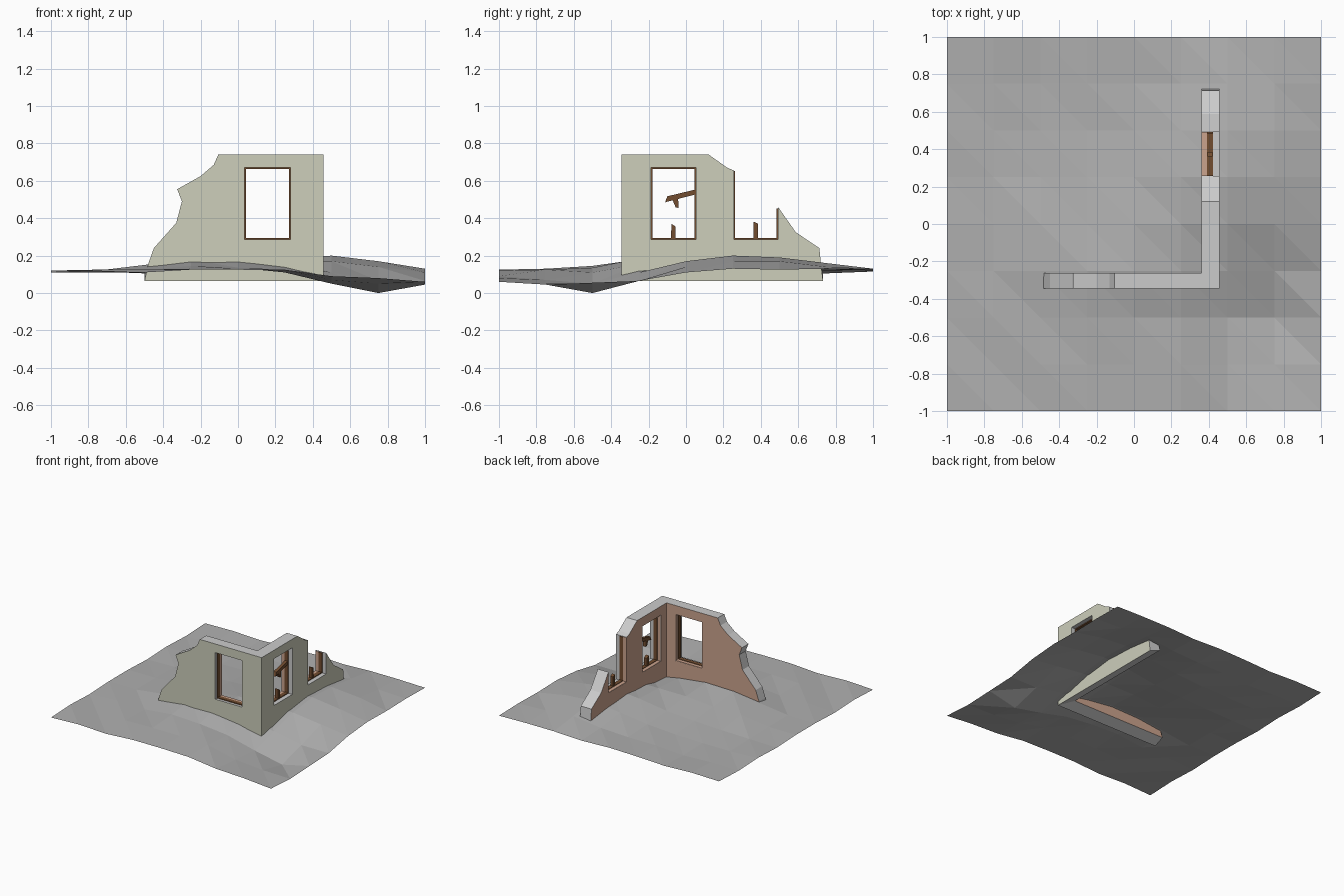
import bpy, bmesh

if "Cube" in bpy.data.objects:
    bpy.data.objects.remove(bpy.data.objects["Cube"])

def mat(name, rgb):
    m = bpy.data.materials.new(name)
    m.diffuse_color = (*rgb, 1)
    m.use_nodes = True
    m.node_tree.nodes["Principled BSDF"].inputs["Base Color"].default_value = m.diffuse_color
    return m

GREY = mat("stone_grey", (0.58, 0.58, 0.58))
EARTH = mat("earth_grey", (0.43, 0.43, 0.43))
OLIVE = mat("outer_plaster", (0.61, 0.62, 0.50))
BROWN = mat("inner_plaster", (0.60, 0.37, 0.27))
WOOD = mat("dark_wood", (0.17, 0.075, 0.03))

def finish(bm, name, *mats):
    bmesh.ops.remove_doubles(bm, verts=bm.verts, dist=1e-5)
    bmesh.ops.recalc_face_normals(bm, faces=bm.faces)
    me = bpy.data.meshes.new(name)
    bm.to_mesh(me)
    bm.free()
    for m in mats:
        me.materials.append(m)
    ob = bpy.data.objects.new(name, me)
    bpy.context.collection.objects.link(ob)
    return ob

# Ground: 8 x 8 cells, heights in hundredths, rows run from front to back
H = [[11, 12, 11, 12.5, 12.5, 12, 9, 8, 6],
     [12, 11, 12.5, 13, 13, 12.5, 7, 5, 4.5],
     [11, 12.5, 12, 14.5, 13.5, 11, 5, 0, 5.5],
     [12, 12, 15, 18, 18.5, 15.5, 11, 6.5, 6.5],
     [12, 12, 15, 15, 17, 17, 17, 14, 11],
     [11, 11.5, 12, 13, 14.5, 18, 20, 17, 13],
     [12, 11, 11, 11.5, 13, 16, 19, 17, 12.5],
     [11, 11.5, 10.5, 12, 12, 13, 16, 14, 13],
     [12, 12.5, 11.5, 12.5, 13, 12, 13, 13, 12.5]]
bm = bmesh.new()
g = [[bm.verts.new((i / 4 - 1, j / 4 - 1, h / 100)) for i, h in enumerate(row)]
     for j, row in enumerate(H)]
for j in range(8):
    for i in range(8):
        a, b, c, d = g[j][i], g[j][i + 1], g[j + 1][i + 1], g[j + 1][i]
        bm.faces.new((a, b, d))
        bm.faces.new((b, c, d))
ground = finish(bm, "ground", EARTH)
if ground.data.polygons[0].normal.z < 0:
    ground.data.flip_normals()

# Wall planes: u runs along the wall, outer and inner depth
def front(u, z, d):
    return (u, d, z)

def side(u, z, d):
    return (d, u, z)

def rect(u0, u1, z0, z1):
    return [(u0, z0), (u1, z0), (u1, z1), (u0, z1)]

BASE, BASE_IN = 0.063, 0.1   # the buried underside slopes up to the inside

def wall(bm, place, loops, d_out, d_in, corner, corner_in):
    rings = {0: [], 1: []}
    for s, d in ((0, d_out), (1, d_in)):
        edges = []
        for lp in loops:
            vs = [bm.verts.new(place(corner_in if s and u == corner else u,
                                     BASE_IN if s and z == BASE else z, d)) for u, z in lp]
            rings[s].append(vs)
            edges += [bm.edges.new((vs[k - 1], vs[k])) for k in range(len(vs))]
        res = bmesh.ops.triangle_fill(bm, edges=edges, use_beauty=True)
        for f in res["geom"]:
            if isinstance(f, bmesh.types.BMFace):
                f.material_index = s + 1
    # broken rims and window reveals; the mitre at the corner stays open
    for lp, o, n in zip(loops, rings[0], rings[1]):
        for k in range(len(lp)):
            if not (lp[k - 1][0] == corner and lp[k][0] == corner):
                bm.faces.new((o[k - 1], o[k], n[k], n[k - 1]))

YO, YI, XO, XI = -0.346, -0.262, 0.457, 0.36
TOP = 0.741
front_outline = [(-0.5, BASE), (XO, BASE), (XO, TOP), (-0.105, TOP), (-0.13, 0.685),
                 (-0.2, 0.625), (-0.325, 0.555), (-0.3, 0.49), (-0.33, 0.375),
                 (-0.45, 0.24), (-0.48, 0.155)]
side_outline = [(YO, BASE), (0.733, BASE), (0.722, 0.15), (0.713, 0.24), (0.587, 0.325),
                (0.492, 0.46), (0.492, 0.287), (0.256, 0.287), (0.256, 0.655),
                (0.22, 0.67), (0.12, TOP), (YO, TOP)]
win_a = rect(0.035, 0.28, 0.287, 0.67)
win_b = rect(-0.187, 0.053, 0.287, 0.67)
bm = bmesh.new()
wall(bm, front, [front_outline, win_a], YO, YI, XO, XI)
wall(bm, side, [side_outline, win_b], XO, XI, YO, YI)
finish(bm, "ruined_walls", GREY, OLIVE, BROWN)

# Wooden parts: flat outlines given depth
def slabs(name, place, polys, d0, d1, m):
    bm = bmesh.new()
    for p in polys:
        a = [bm.verts.new(place(u, z, d0)) for u, z in p]
        b = [bm.verts.new(place(u, z, d1)) for u, z in p]
        bm.faces.new(a)
        bm.faces.new(b[::-1])
        for k in range(len(p)):
            bm.faces.new((a[k - 1], a[k], b[k], b[k - 1]))
    bmesh.ops.recalc_face_normals(bm, faces=bm.faces)
    me = bpy.data.meshes.new(name)
    bm.to_mesh(me)
    bm.free()
    me.materials.append(m)
    bpy.context.collection.objects.link(bpy.data.objects.new(name, me))

def frame(u0, u1, z0, zl, zr, t, top):
    bars = [rect(u0, u1, z0, z0 + t), rect(u0, u0 + t, z0 + t, zl), rect(u1 - t, u1, z0 + t, zr)]
    return bars + ([rect(u0 + t, u1 - t, zl - t, zl)] if top else [])

# Dark frames mid-wall, with a plaster lining on the inner half
specs = [("front_window", front, (0.035, 0.28, 0.287, 0.67, 0.67), True, YI, -1),
         ("side_window", side, (-0.187, 0.053, 0.287, 0.67, 0.67), True, XI, 1),
         ("broken_window", side, (0.256, 0.492, 0.287, 0.652, 0.452), False, XI, 1)]
for name, place, size, top, d, s in specs:
    slabs(name + "_frame", place, frame(*size, 0.007, top), d + s * 0.03, d + s * 0.062, WOOD)
    slabs(name + "_lining", place, frame(*size, 0.003, top), d + s * 0.001, d + s * 0.03, BROWN)

# Snapped glazing bars
slabs("glazing_bar_stumps", side,
      [[(-0.08, 0.29), (-0.055, 0.29), (-0.055, 0.355), (-0.078, 0.37)],
       [(0.36, 0.29), (0.385, 0.29), (0.385, 0.37), (0.36, 0.382)]], 0.393, 0.419, WOOD)
slabs("hanging_glazing_bar", side,
      [[(-0.112, 0.485), (0.05, 0.527), (0.05, 0.553), (-0.1, 0.517)],
       [(-0.055, 0.458), (-0.04, 0.455), (-0.042, 0.505), (-0.072, 0.497)]], 0.393, 0.419, WOOD)
